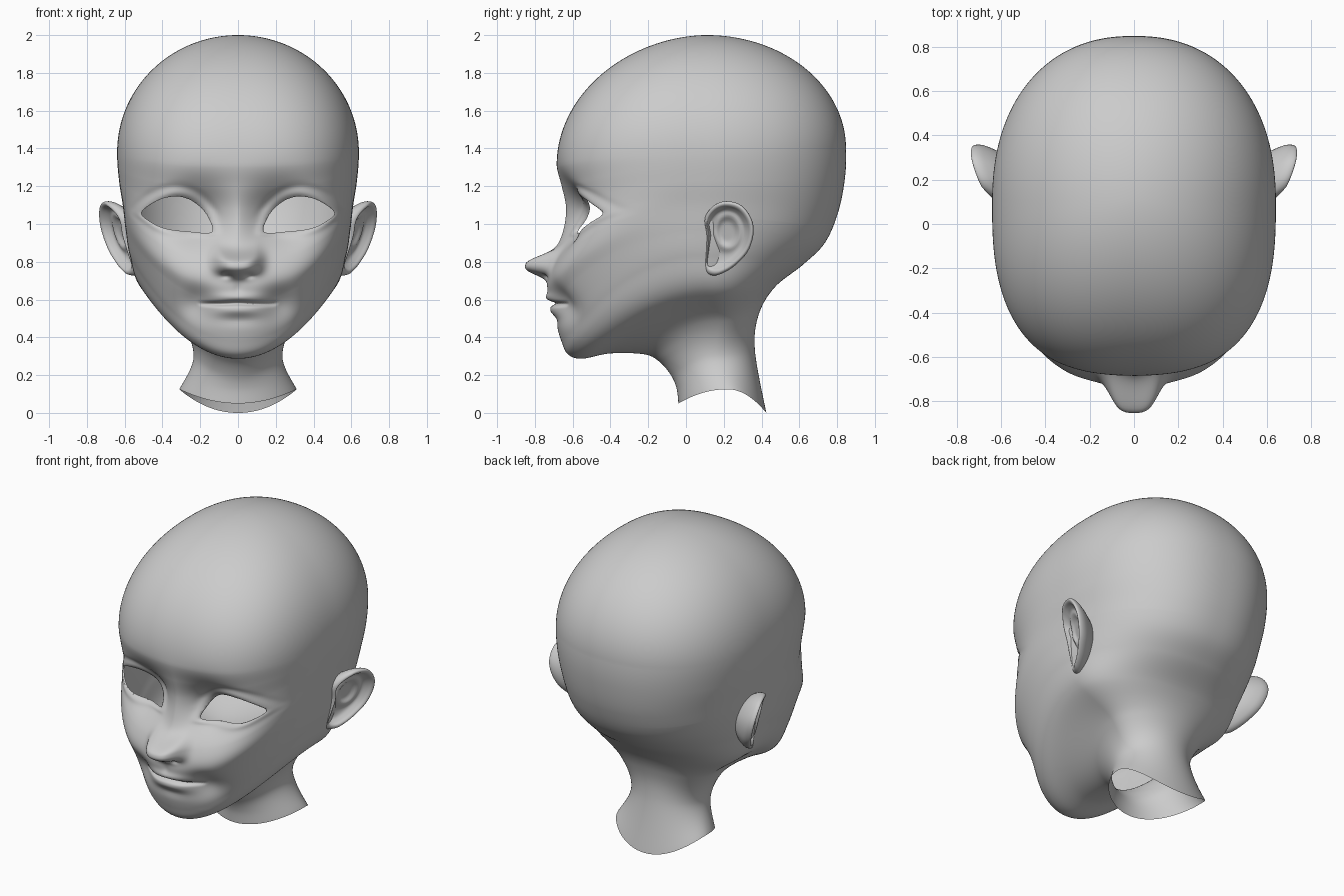
import bpy, bmesh, math
from math import sin, cos, pi, exp, atan2, hypot

if "Cube" in bpy.data.objects:
    bpy.data.objects.remove(bpy.data.objects["Cube"])

def spline(pts, s, closed=False):
    # Catmull-Rom through tuples, s measured in point indices
    n = len(pts)
    i = int(math.floor(s)) if closed else max(0, min(n - 2, int(s)))
    f = s - i
    g = lambda k: pts[k % n] if closed else pts[max(0, min(n - 1, k))]
    return [b + .5 * f * (c - a + f * (2*a - 5*b + 4*c - d + f * (3*(b - c) + d - a)))
            for a, b, c, d in zip(g(i - 1), g(i), g(i + 1), g(i + 2))]

def bell(a, b=0.0):
    return exp(-a * a - b * b)

# Centre-front profile (y, z) from neck to brow, without the nose
FRONT = [(-.04, .05), (-.05, .13), (-.08, .2), (-.14, .27), (-.22, .31), (-.4, .315),
         (-.55, .287), (-.625, .31), (-.66, .38), (-.69, .48), (-.715, .58), (-.735, .68),
         (-.705, .8), (-.65, .95), (-.638, 1.08), (-.66, 1.2), (-.685, 1.31), (-.677, 1.41)]
# Side profile (x, y, z, squareness), every second ring
SIDE = [(.31, .22, .125, 2), (.235, .16, .3, 2), (.31, .17, .49, 2), (.512, .12, .66, 2),
        (.572, .06, .83, 2.05), (.595, .05, .97, 2.25), (.61, .06, 1.1, 2.55),
        (.63, .08, 1.23, 2.65), (.64, .09, 1.38, 2.65), (.625, .1, 1.53, 2.6)]
# Back profile (y, z), every second ring
BACK = [(.425, 0), (.365, .33), (.385, .52), (.47, .665), (.62, .785), (.735, .9),
        (.805, 1.06), (.841, 1.24), (.847, 1.4), (.825, 1.56)]
CROWN, TOP = 16, (0, .11, 2.0)

# Eye opening outline as radius by angle
EYE = [(.14, .957), (.155, 1.03), (.2, 1.09), (.265, 1.133), (.34, 1.146), (.43, 1.122),
       (.51, 1.06), (.46, 1.01), (.38, .975), (.26, .96)]
EC = (.32, 1.04)
outline = [spline(EYE, k / 40, True) for k in range(400)]
polar = sorted((atan2(z - EC[1], x - EC[0]), hypot(x - EC[0], z - EC[1])) for x, z in outline)
polar = [(polar[-1][0] - 2*pi, polar[-1][1])] + polar + [(polar[0][0] + 2*pi, polar[0][1])]
RAD = []
for k in range(361):
    a = -pi + 2*pi*k/360
    j = next(j for j in range(len(polar) - 1) if polar[j + 1][0] >= a)
    (a0, r0), (a1, r1) = polar[j], polar[j + 1]
    RAD.append(r0 + (r1 - r0) * (a - a0) / max(1e-9, a1 - a0))

def eye_dist(x, z):
    dx, dz = abs(x) - EC[0], z - EC[1]
    q = (atan2(dz, dx) + pi) / (2*pi) * 360
    i = min(359, int(q))
    return hypot(dx, dz) - RAD[i] - (RAD[i + 1] - RAD[i]) * (q - i)

def face_relief(x, z):
    x = abs(x)
    d = 0
    # Nose: ball, bridge and nostrils
    zn = z - .018 * min(1, (x / .1) ** 2) - .788
    tall = bell(zn / .057) if zn > 0 else exp(-abs(zn / .065) ** 3)
    d -= .138 * tall * exp(-(x / .12) ** 4)
    d -= .014 * bell(x / .08, (z - .98) / .17)
    d += .03 * bell((x - .06) / .025, (z - .728) / .016)
    # Eye socket, lid roll and crease
    d += .12 * bell((x - .22) / .15, (z - 1.045) / .15)
    if .85 < z < 1.35 and x < .7:
        e = eye_dist(x, z)
        d -= .01 * bell((e - .014) / .022)
        if z > 1.02:
            d += .005 * bell((e - .055) / .018) * min(1, (z - 1.02) / .06)
    # Mouth: corners, lips and parting line
    d += .05 * bell((x - .22) / .09, (z - .58) / .09)
    d -= .018 * bell(x / .12, (z - .61) / .026)
    d -= .012 * bell(x / .11, (z - .54) / .026)
    d += .01 * bell(x / .12, (z - .49) / .03)
    line = .577 + .004 * bell(x / .06)
    d += .03 * bell((z - line) / .012) * max(0, 1 - (x / .21) ** 4)
    d += .006 * bell(x / .02, (z - .66) / .03)
    return d

def surface(u, s):
    t = pi * abs(u) ** 1.3
    c = cos(t)
    r = min(s, CROWN)
    w, ys, zs, p = spline(SIDE, r / 2)
    yo, zo = spline(BACK, r / 2) if c < 0 else spline(FRONT, r)
    if c < 0:
        p = 2.05 + .2 * max(0, min(1, (s - 5) / 6))
    if s > CROWN:
        # Rounded dome above the brow
        a = (s - CROWN) / (24 - CROWN) * pi / 2
        ca, sa = max(0, cos(a)), sin(a)
        w, p = w * ca, 2 + (p - 2) * ca
        ys, zs = TOP[1] + (ys - TOP[1]) * ca, zs + (TOP[2] - zs) * sa
        yo = TOP[1] + (yo - TOP[1]) * (ca if c < 0 else ca ** 1.06)
        zo += (TOP[2] - zo) * sa
    x = math.copysign(w * max(0, sin(t)) ** (2 / p), u)
    c = abs(c) ** (2 / p)
    y, z = ys + (yo - ys) * c, zs + (zo - zs) * c * c
    if t < pi / 2 and .4 < z < 1.5:
        y += face_relief(x, z)
    return x, y, z

def snap(u, s, tx, tz):
    # Newton steps to the surface point lying at (tx, tz) in front view
    h = 1e-4
    for _ in range(4):
        x, y, z = surface(u, s)
        a, b = surface(u + h, s), surface(u, s + h)
        xu, zu, xs, zs = (a[0]-x)/h, (a[2]-z)/h, (b[0]-x)/h, (b[2]-z)/h
        det = xu * zs - xs * zu
        u += ((tx - x) * zs - (tz - z) * xs) / det
        s += ((tz - z) * xu - (tx - x) * zu) / det
    return surface(u, s)

def finish(bm, name):
    bmesh.ops.recalc_face_normals(bm, faces=bm.faces)
    me = bpy.data.meshes.new(name)
    bm.to_mesh(me)
    bm.free()
    me.polygons.foreach_set("use_smooth", [True] * len(me.polygons))
    ob = bpy.data.objects.new(name, me)
    bpy.context.collection.objects.link(ob)
    return ob

# Head shell with eye openings and open neck
HALF = 108
us = [k / HALF for k in range(-HALF, HALF)]
rows = []
for i in range(24):
    n = 20 if 9 <= i < 15 else 8
    rows += [i + k / n for k in range(n)]
rows.append(24)
bm = bmesh.new()
grid, inside = [], {}
for s in rows:
    line = []
    for u in us:
        v = bm.verts.new(surface(u, s))
        if v.co.y < -.2 and .9 < v.co.z < 1.2 and eye_dist(v.co.x, v.co.z) < 0:
            inside[v] = (u, s)
        line.append(v)
    grid.append(line)
m = len(us)
rim_verts = set()
for a, b in zip(grid, grid[1:]):
    for k in range(m):
        quad = (a[k], a[(k + 1) % m], b[(k + 1) % m], b[k])
        hits = [v for v in quad if v in inside]
        if len(hits) < 4:
            bm.faces.new(quad)
            rim_verts.update(hits)
for v in rim_verts:
    x, z = abs(v.co.x), v.co.z
    tx, tz = min(outline, key=lambda q: (q[0] - x) ** 2 + (q[1] - z) ** 2)
    v.co = snap(*inside[v], math.copysign(tx, v.co.x), tz)
bmesh.ops.delete(bm, geom=[v for v in bm.verts if not v.link_faces], context='VERTS')
# Eyelid edge turned inward
rim = [e for e in bm.edges if e.is_boundary and e.verts[0].co.y < -.2 and .9 < e.verts[0].co.z < 1.2]
lid = bmesh.ops.extrude_edge_only(bm, edges=rim)["geom"]
for v in lid:
    if isinstance(v, bmesh.types.BMVert):
        v.co.y += .015
bmesh.ops.remove_doubles(bm, verts=bm.verts, dist=1e-5)
finish(bm, "head")

# Ears: outline (y, z) swept through a rim-and-bowl section
EAR = [(.1, 1.03), (.145, 1.095), (.21, 1.12), (.29, 1.1), (.345, 1.03), (.357, .95),
       (.33, .86), (.27, .79), (.205, .745), (.145, .728), (.1, .755), (.105, .85), (.11, .94)]
SECTION = [(.5, -.14), (.8, -.085), (.95, -.045), (1, -.018), (.99, .004), (.94, .014),
           (.87, .01), (.8, -.01), (.68, -.034), (.45, -.046), (.2, -.048), (0, -.048)]
for side, name in ((1, "ear_right"), (-1, "ear_left")):
    bm = bmesh.new()
    rings, N = [], 64
    for k in range(45):
        sc, off = spline(SECTION, k / 4)
        ring = []
        for j in range(N):
            y, z = spline(EAR, j * len(EAR) / N, True)
            y, z = .2 + (y - .2) * sc, .94 + (z - .94) * sc
            x = .645 + .388 * (y - .2) + .26 * (z - .94) + off - .3 * max(0, .17 - y)
            # Inner fold of the ear
            x += .016 * bell((hypot((y - .22) / .75, z - .96) - .085) / .022) * (sc < .8 and k > 20)
            ring.append(bm.verts.new((side * x, y, z)))
        rings.append(ring)
    for a, b in zip(rings, rings[1:]):
        for j in range(N):
            bm.faces.new((a[j], a[(j + 1) % N], b[(j + 1) % N], b[j]))
    bmesh.ops.remove_doubles(bm, verts=bm.verts, dist=1e-5)
    finish(bm, name)
